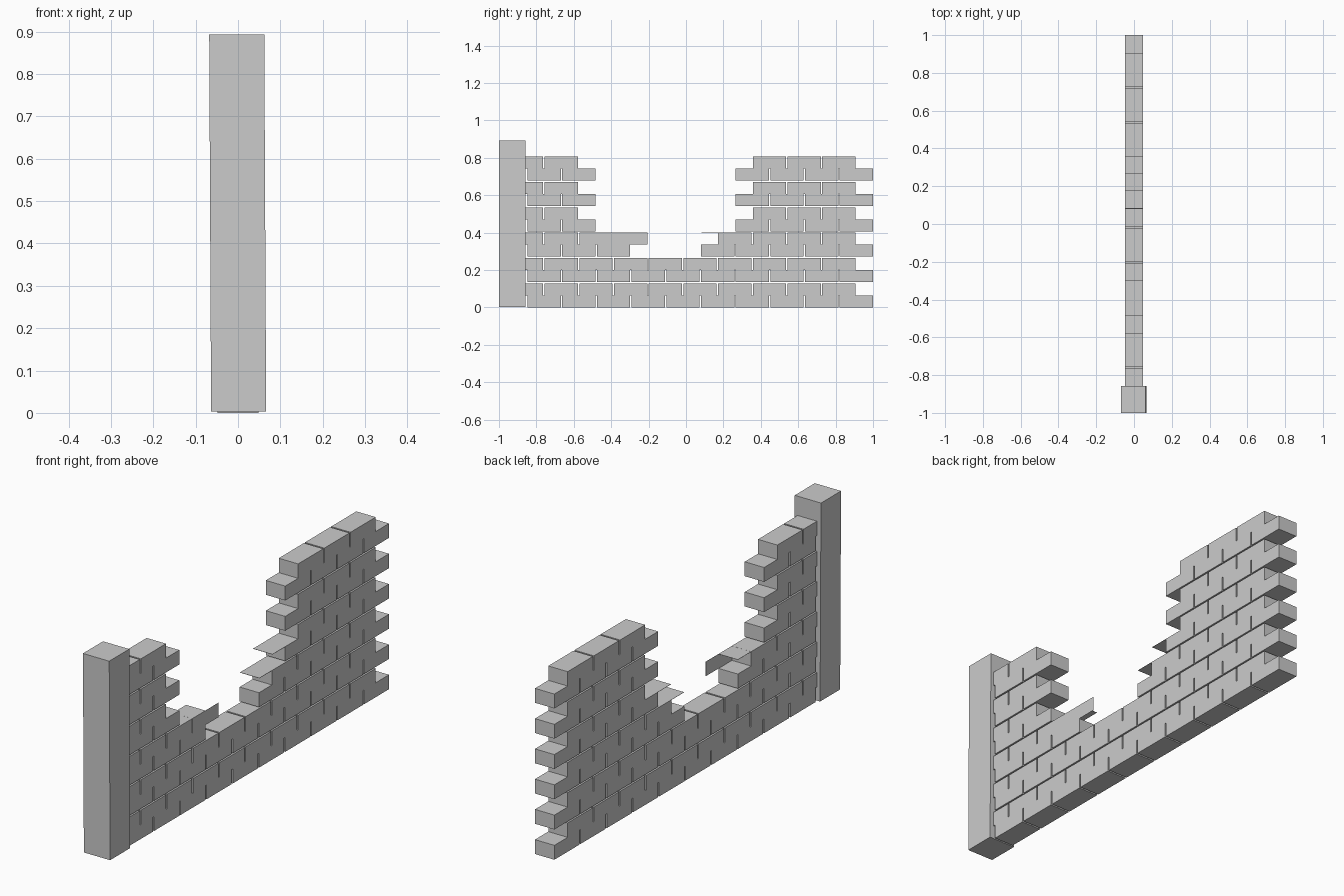
import bpy, bmesh
from mathutils import Vector

if "Cube" in bpy.data.objects:
    bpy.data.objects.remove(bpy.data.objects["Cube"], do_unlink=True)

# One plain stone colour
stone = bpy.data.materials.new("grey_stone")
stone.use_nodes = True
stone.diffuse_color = (0.6, 0.6, 0.6, 1)
bsdf = stone.node_tree.nodes["Principled BSDF"]
bsdf.inputs["Base Color"].default_value = (0.6, 0.6, 0.6, 1)
bsdf.inputs["Roughness"].default_value = 0.9

HALF = 0.048            # half the wall thickness
PITCH, BRICK = 0.1855, 0.178
ROW, COURSE = 0.0645, 0.1355
LAST = 9                # index of the brick beside the post


def finish(bm, name):
    bmesh.ops.recalc_face_normals(bm, faces=bm.faces)
    mesh = bpy.data.meshes.new(name)
    bm.to_mesh(mesh)
    bm.free()
    mesh.materials.append(stone)
    obj = bpy.data.objects.new(name, mesh)
    bpy.context.collection.objects.link(obj)
    return obj


def brick_span(k, upper):
    """Start and end of brick k along y, counted from the free end."""
    end = (0.906 if upper else 1.0) - PITCH * k
    start = end - BRICK
    if upper and k == LAST:
        start = -0.858
    return start, end


def course(name, base, lower, upper):
    """Two bonded rows extruded from one outline, with open joints."""
    outline = []
    for k in sorted(lower, reverse=True):
        a, b = brick_span(k, False)
        outline += [(a, ROW), (a, 0), (b, 0), (b, ROW)]
    for k in sorted(upper):
        a, b = brick_span(k, True)
        outline += [(b, ROW), (b, 2 * ROW), (a, 2 * ROW), (a, ROW)]
    bm = bmesh.new()
    face = bm.faces.new([bm.verts.new((-HALF, y, base + z)) for y, z in outline])
    moved = bmesh.ops.extrude_face_region(bm, geom=[face])["geom"]
    bmesh.ops.translate(bm, vec=Vector((2 * HALF, 0, 0)),
                        verts=[v for v in moved if isinstance(v, bmesh.types.BMVert)])
    bmesh.ops.triangulate(bm, faces=[f for f in bm.faces if len(f.verts) > 4])
    finish(bm, name)


def box(name, x0, x1, y0, y1, z0, z1):
    bm = bmesh.new()
    bmesh.ops.create_cube(bm, size=1)
    for v in bm.verts:
        v.co = ((x0 + x1) / 2 + v.co.x * (x1 - x0),
                (y0 + y1) / 2 + v.co.y * (y1 - y0),
                (z0 + z1) / 2 + v.co.z * (z1 - z0))
    return finish(bm, name)


# Unbroken lower courses
for i in range(2):
    course(f"lower_course_{i + 1}", i * COURSE, range(LAST + 1), range(LAST + 1))

# Broken courses on both sides of the breach
course("breach_course_post_side", 2 * COURSE, range(7, 10), range(7, 10))
course("breach_course_free_side", 2 * COURSE, range(5), range(4))
for i in range(3, 6):
    course(f"upper_course_post_side_{i - 2}", i * COURSE, range(8, 10), range(8, 10))
    course(f"upper_course_free_side_{i - 2}", i * COURSE, range(4), range(3))

# Thin broken shells left around the breach
THIN = 0.001
mid, top = 2 * COURSE + ROW, 2 * COURSE + 2 * ROW
box("broken_brick_side", HALF - THIN, HALF, -0.392, -0.207, mid, top)
box("broken_brick_top", -HALF, HALF, -0.392, -0.2985, top - THIN, top)
box("lower_ledge", -HALF, HALF, 0.082, 0.1715, top - THIN, top)
ledge = 3 * COURSE + ROW
box("upper_ledge", -HALF, HALF, 0.175, 0.2655, ledge - THIN, ledge)

# Slightly leaning end post
post = box("end_post", -0.065, 0.065, -1.0, -0.858, 0.003, 0.893)
for v in post.data.vertices:
    v.co.x += 0.0015 - 0.005 * v.co.z
